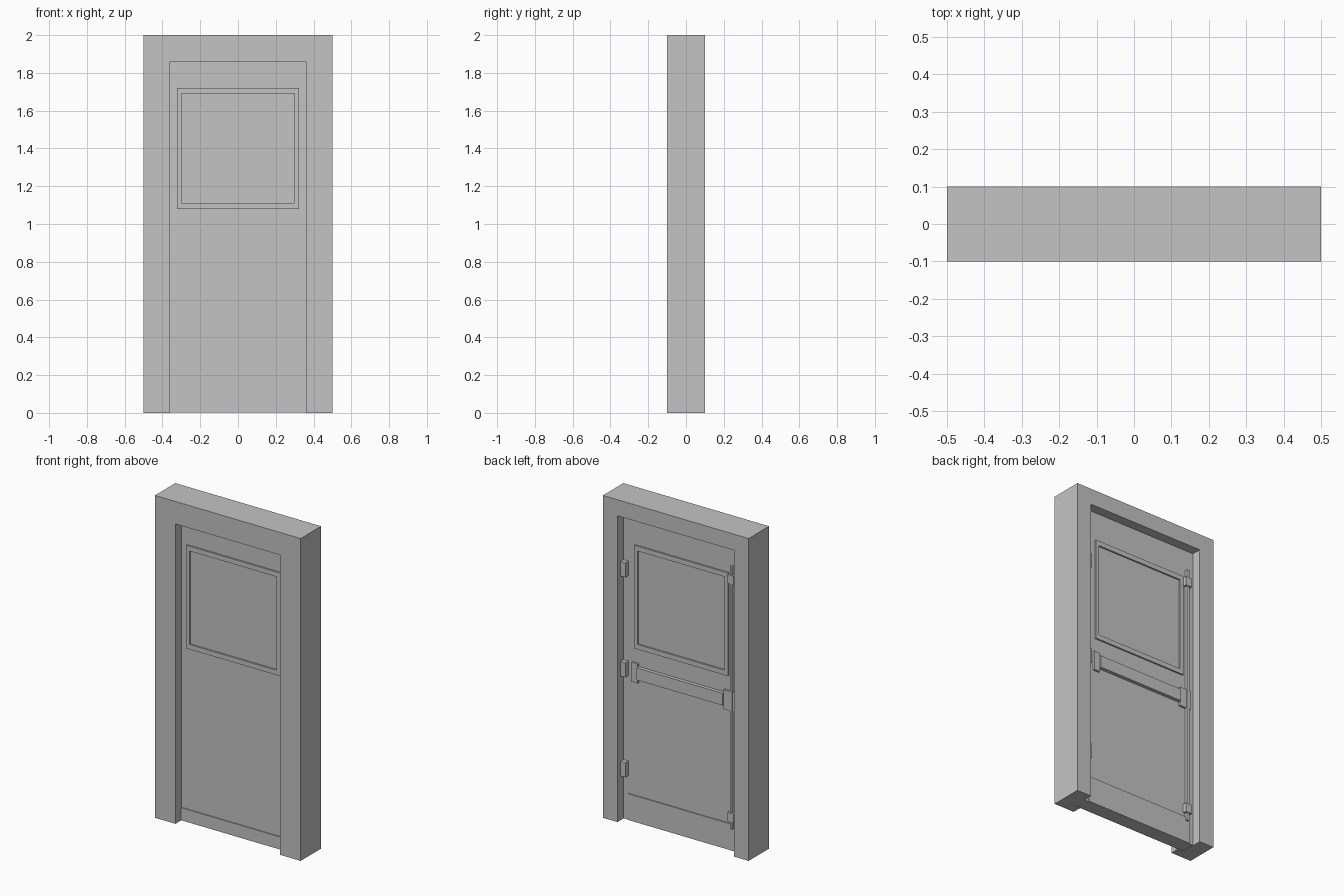
import bpy, bmesh

if "Cube" in bpy.data.objects:
    bpy.data.objects.remove(bpy.data.objects["Cube"])

grey = bpy.data.materials.new("plain_grey")
grey.diffuse_color = (0.55, 0.55, 0.55, 1)
grey.use_nodes = True
grey.node_tree.nodes["Principled BSDF"].inputs["Base Color"].default_value = grey.diffuse_color


def finish(name, bm):
    bmesh.ops.recalc_face_normals(bm, faces=bm.faces)
    mesh = bpy.data.meshes.new(name)
    bm.to_mesh(mesh)
    bm.free()
    mesh.materials.append(grey)
    ob = bpy.data.objects.new(name, mesh)
    bpy.context.collection.objects.link(ob)
    return ob


def box(name, x, y, z):
    """Box from (min, max) ranges on each axis."""
    bm = bmesh.new()
    bmesh.ops.create_cube(bm, size=1)
    for v in bm.verts:
        v.co = [r[0] if c < 0 else r[1] for c, r in zip(v.co, (x, y, z))]
    return finish(name, bm)


def prism(name, outline, y0, y1):
    """Extrude an x-z outline along y."""
    bm = bmesh.new()
    face = bm.faces.new([bm.verts.new((x, y0, z)) for x, z in outline])
    new = bmesh.ops.extrude_face_region(bm, geom=[face])["geom"]
    for v in new:
        if isinstance(v, bmesh.types.BMVert):
            v.co.y = y1
    return finish(name, bm)


def portal(half, top):
    """Outline of a door frame with an opening of the given size."""
    return [(-0.5, 0), (-0.5, 2), (0.5, 2), (0.5, 0),
            (half, 0), (half, top), (-half, top), (-half, 0)]


# Frame: narrow front opening acts as the stop, wider rebate behind
prism("frame_front_stop", portal(0.36, 1.86), -0.1, -0.04)
prism("frame_back_rebate", portal(0.40, 1.90), -0.04, 0.1)

# Door leaf
box("door_leaf", (-0.40, 0.40), (-0.04, 0.04), (0.002, 1.90))

# Window trim and kick plates on both faces
for side, s, kick in (("front", -1, 0.08), ("back", 1, 0.165)):
    y = sorted((s * 0.038, s * 0.05))
    for name, z in (("top", (1.69, 1.72)), ("bottom", (1.08, 1.11))):
        box(f"window_trim_{name}_{side}", (-0.322, 0.322), y, z)
    for name, x in (("left", (-0.322, -0.298)), ("right", (0.298, 0.322))):
        box(f"window_trim_{name}_{side}", x, y, (1.11, 1.69))
    box(f"kick_plate_{side}", (-0.37, 0.37),
        sorted((s * 0.038, s * 0.046)), (0.002, kick))

# Panic bar with its end brackets
box("push_bar", (-0.295, 0.295), (0.038, 0.062), (0.895, 0.97))
box("push_bar_bracket", (0.295, 0.337), (0.038, 0.053), (0.87, 0.99))
box("push_bar_lock", (-0.37, -0.295), (0.038, 0.053), (0.87, 0.99))

# Vertical bolt rod and guides
box("bolt_rod", (-0.358, -0.342), (0.04, 0.058), (0.14, 1.77))
for z in (0.215, 1.69):
    box("rod_guide", (-0.372, -0.328), (0.038, 0.064), (z - 0.028, z + 0.028))

# Hinges
for z in (0.32, 0.94, 1.56):
    box("hinge", (0.368, 0.40), (0.038, 0.07), (z - 0.045, z + 0.045))
